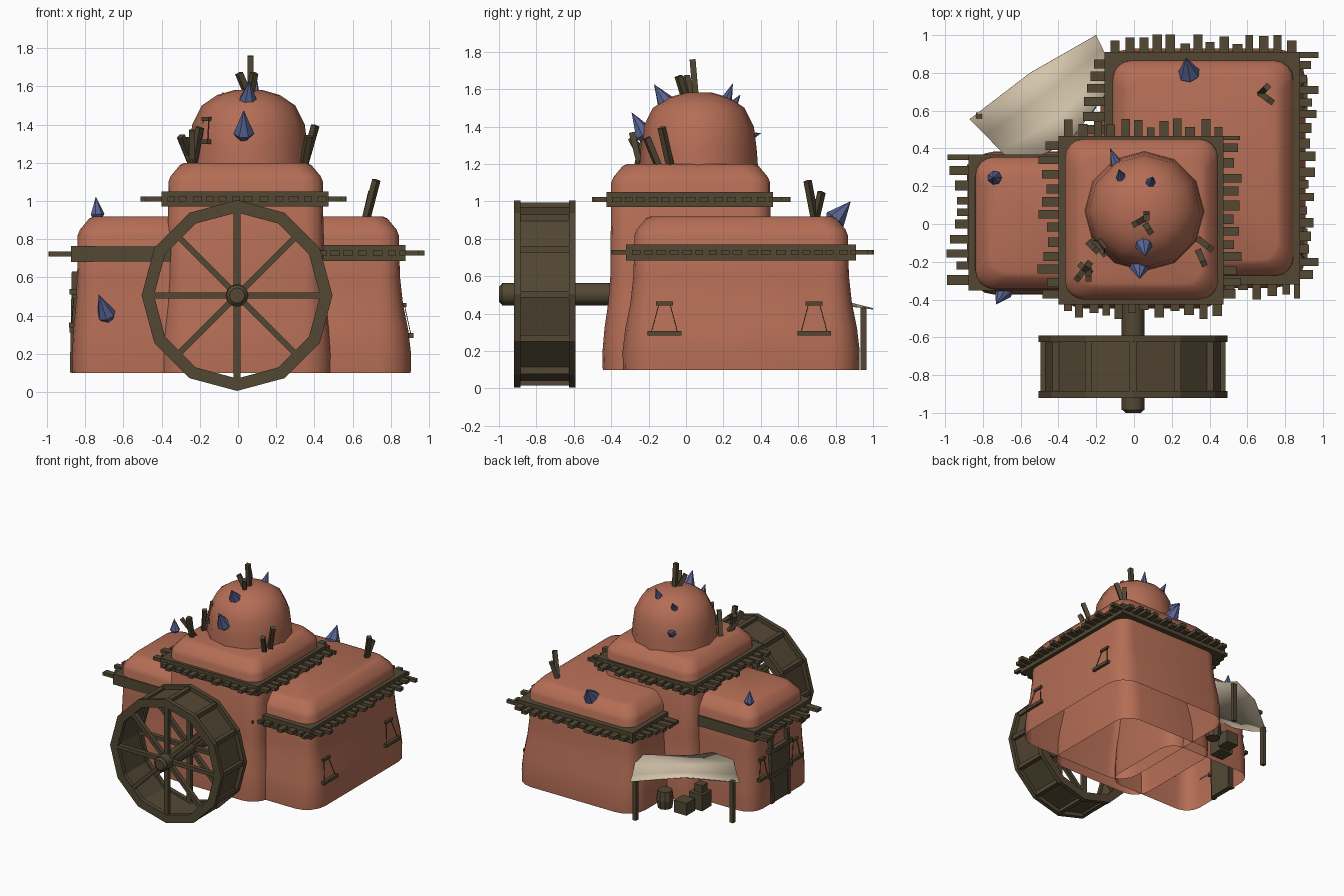
import bpy, bmesh, math, random
from mathutils import Vector, Matrix

random.seed(4)
if "Cube" in bpy.data.objects:
    bpy.data.objects.remove(bpy.data.objects["Cube"])


def material(name, rgb):
    m = bpy.data.materials.new(name)
    m.use_nodes = True
    m.diffuse_color = (*rgb, 1)
    m.node_tree.nodes["Principled BSDF"].inputs["Base Color"].default_value = (*rgb, 1)
    return m


CLAY = material("red clay", (0.46, 0.155, 0.092))
WOOD = material("weathered wood", (0.085, 0.064, 0.034))
CLOTH = material("canvas", (0.66, 0.56, 0.41))
CRYSTAL = material("blue crystal", (0.10, 0.13, 0.30))


def finish(name, bm, mat, smooth=None):
    bmesh.ops.recalc_face_normals(bm, faces=bm.faces)
    me = bpy.data.meshes.new(name)
    bm.to_mesh(me)
    bm.free()
    me.materials.append(mat)
    ob = bpy.data.objects.new(name, me)
    bpy.context.scene.collection.objects.link(ob)
    if smooth:
        bpy.ops.object.select_all(action="DESELECT")
        ob.select_set(True)
        bpy.context.view_layer.objects.active = ob
        bpy.ops.object.shade_smooth_by_angle(angle=math.radians(smooth))
    return ob


def box(bm, x0, x1, y0, y1, z0, z1):
    size = Matrix.Diagonal((x1 - x0, y1 - y0, z1 - z0, 1))
    mid = Matrix.Translation(((x0 + x1) / 2, (y0 + y1) / 2, (z0 + z1) / 2))
    bmesh.ops.create_cube(bm, size=1, matrix=mid @ size)


def along(a, b):
    """Matrix at the middle of a-b with local z along it."""
    a, b = Vector(a), Vector(b)
    rot = (b - a).to_track_quat("Z", "Y").to_matrix().to_4x4()
    return Matrix.Translation((a + b) / 2) @ rot, (b - a).length


def beam(bm, a, b, w, d=None):
    m, length = along(a, b)
    bmesh.ops.create_cube(bm, size=1, matrix=m @ Matrix.Diagonal((w, d or w, length, 1)))


def rod(bm, a, b, r0, r1, sides):
    m, length = along(a, b)
    bmesh.ops.create_cone(bm, cap_ends=True, segments=sides, radius1=r0, radius2=r1,
                          depth=length, matrix=m)


def loft(bm, rings, cap=False):
    rows = [[bm.verts.new(p) for p in ring] for ring in rings]
    for lo, hi in zip(rows, rows[1:]):
        for i in range(len(lo)):
            j = (i + 1) % len(lo)
            bm.faces.new((lo[i], lo[j], hi[j], hi[i]))
    if cap:
        bm.faces.new(rows[-1])


def rounded_ring(cx, cy, z, hx, hy, r, n=4):
    pts = []
    for k, (sx, sy) in enumerate(((1, 1), (-1, 1), (-1, -1), (1, -1))):
        for i in range(n + 1):
            a = math.pi / 2 * (k + i / n)
            pts.append((cx + sx * (hx - r) + r * math.cos(a),
                        cy + sy * (hy - r) + r * math.sin(a), z))
    return pts


# Clay blocks: flared foot, straight wall, softened roof edge, open underneath
def block(name, cx, cy, hx, hy, top, flare):
    profile = [(0.1, flare), (0.2, flare * 1.03), (0.32, flare * 0.8), (0.46, flare * 0.35),
               (0.6, flare * 0.1), (top - 0.1, 0), (top - 0.07, -0.012),
               (top - 0.012, -0.06), (top, -0.085)]
    bm = bmesh.new()
    loft(bm, [rounded_ring(cx, cy, z, hx + d, hy + d, 0.1 + max(d, 0))
              for z, d in profile], cap=True)
    finish(name, bm, CLAY, 50)


block("large_block", 0.365, 0.295, 0.478, 0.57, 0.92, 0.062)
block("tower_block", 0.04, 0.025, 0.405, 0.425, 1.2, 0.045)
block("side_block", -0.46, 0.005, 0.38, 0.35, 0.92, 0.028)

# Dome
bm = bmesh.new()
loft(bm, [[(0.055 + r * math.cos(math.tau * i / 12), 0.068 + r * math.sin(math.tau * i / 12), z)
           for i in range(12)]
          for r, z in ((0.318, 1.17), (0.31, 1.28), (0.295, 1.4), (0.245, 1.5),
                       (0.165, 1.555), (0.07, 1.582))], cap=True)
finish("dome", bm, CLAY, 60)


# Wooden bands with ragged plank ends sticking out of the chosen sides
def band(name, x0, x1, y0, y1, z0, z1, sides):
    t = 0.07
    bm = bmesh.new()
    box(bm, x0, x1, y0, y0 + t, z0, z1)
    box(bm, x0, x1, y1 - t, y1, z0, z1)
    box(bm, x0, x0 + t, y0 + t, y1 - t, z0, z1)
    box(bm, x1 - t, x1, y0 + t, y1 - t, z0, z1)
    finish(name + "_band", bm, WOOD)
    bm = bmesh.new()
    zm = (z0 + z1) / 2
    for side in sides:
        lo, hi = (y0, y1) if side in "LR" else (x0, x1)
        p = lo + 0.03
        while p < hi - 0.02:
            out = random.uniform(0.035, 0.1)
            if side in "LB":
                out += 0.02
            w = random.uniform(0.04, 0.052)
            q = min(p + w, hi)
            za, zb = zm - 0.012, zm + 0.014
            if side == "L":
                box(bm, x0 - out, x0 + 0.02, p, q, za, zb)
            elif side == "R":
                box(bm, x1 - 0.02, x1 + out, p, q, za, zb)
            elif side == "F":
                box(bm, p, q, y0 - out * 0.8, y0 + 0.02, za, zb)
            else:
                box(bm, p, q, y1 - 0.02, y1 + out * 0.8, za, zb)
            p += w + random.uniform(0.015, 0.035)
    finish(name + "_planks", bm, WOOD)


band("large_block", -0.155, 0.878, -0.32, 0.91, 0.685, 0.77, "LRFB")
band("tower", -0.4, 0.475, -0.425, 0.465, 0.97, 1.05, "LRFB")
band("side_block", -0.875, -0.2, -0.352, 0.367, 0.68, 0.765, "L")

# Water wheel
WX, WZ = -0.005, 0.505


def wheel_point(r, a, y):
    return (WX + r * math.cos(a), y, WZ + r * math.sin(a))


def hoop(bm, r_out, r_in, y0, y1):
    loft(bm, [[wheel_point(r, math.tau * i / 12, y) for i in range(12)]
              for r, y in ((r_in, y0), (r_out, y0), (r_out, y1), (r_in, y1), (r_in, y0))])


bm = bmesh.new()
hoop(bm, 0.5, 0.435, -0.92, -0.885)
hoop(bm, 0.5, 0.435, -0.625, -0.59)
hoop(bm, 0.468, 0.45, -0.89, -0.62)
finish("wheel_rims", bm, WOOD)
bm = bmesh.new()
for i in range(12):
    a = math.tau * i / 12
    beam(bm, wheel_point(0.472, a, -0.89), wheel_point(0.472, a, -0.62), 0.035)
finish("wheel_paddles", bm, WOOD)
bm = bmesh.new()
for y in (-0.9, -0.61):
    for i in range(8):
        a = math.tau * i / 8
        beam(bm, wheel_point(0.03, a, y), wheel_point(0.45, a, y), 0.036, 0.03)
finish("wheel_spokes", bm, WOOD)
bm = bmesh.new()
rod(bm, (WX, -0.985, WZ), (WX, -0.38, WZ), 0.06, 0.06, 12)
rod(bm, (WX, -1.0, WZ), (WX, -0.985, WZ), 0.04, 0.055, 12)
finish("wheel_axle", bm, WOOD, 40)

# Crystals: base point, tip, radius
crystals = [
    ((-0.735, 0.245, 0.9), (-0.745, 0.245, 1.02), 0.038),
    ((-0.675, -0.33, 0.37), (-0.73, -0.425, 0.51), 0.05),
    ((0.03, -0.2, 1.32), (0.03, -0.29, 1.475), 0.055),
    ((0.05, -0.09, 1.5), (0.06, -0.17, 1.625), 0.048),
    ((0.08, 0.2, 1.5), (0.1, 0.25, 1.63), 0.034),
    ((-0.06, 0.22, 1.47), (-0.08, 0.29, 1.57), 0.034),
    ((-0.08, 0.28, 1.33), (-0.125, 0.4, 1.365), 0.036),
    ((0.295, 0.77, 0.87), (0.275, 0.88, 1.0), 0.06),
]
bm = bmesh.new()
for base, tip, r in crystals:
    mid = Vector(base).lerp(Vector(tip), 0.25)
    rod(bm, base, mid, r * 0.45, r, 7)
    rod(bm, mid, tip, r, 0.001, 7)
finish("crystals", bm, CRYSTAL)

# Roof stakes: foot and head of each
stakes = [
    ((0.065, 0.055, 1.53), (0.065, 0.035, 1.76)), ((0.06, 0.03, 1.54), (0.005, 0.0, 1.67)),
    ((0.06, 0.0, 1.54), (0.085, -0.04, 1.67)),
    ((-0.23, -0.2, 1.17), (-0.3, -0.29, 1.34)), ((-0.24, -0.24, 1.17), (-0.24, -0.29, 1.37)),
    ((-0.24, -0.1, 1.17), (-0.2, -0.14, 1.385)), ((-0.23, -0.26, 1.17), (-0.28, -0.22, 1.33)),
    ((0.34, -0.08, 1.17), (0.405, -0.13, 1.395)), ((0.34, -0.14, 1.17), (0.37, -0.21, 1.34)),
    ((0.67, 0.69, 0.9), (0.725, 0.65, 1.11)), ((0.67, 0.69, 0.9), (0.705, 0.725, 1.05)),
]
bm = bmesh.new()
for foot, head in stakes:
    beam(bm, foot, head, 0.032)
finish("roof_stakes", bm, WOOD)


# Hanging shelves: a peg, a board and two ropes; `out` is the outward heading
def shelf(name, top, drop, out, lean=0.0, wide=0.18):
    o = Vector((math.cos(out), math.sin(out), 0))
    s = Vector((-o.y, o.x, 0))
    t = Vector(top)
    b = t - Vector((0, 0, drop)) + o * lean
    bm = bmesh.new()
    beam(bm, t - s * wide / 4, t + s * wide / 4, 0.02, 0.02)
    beam(bm, b - s * wide / 2, b + s * wide / 2, 0.025, 0.025)
    for k in (-1, 1):
        rod(bm, t + s * k * wide * 0.16, b + s * k * wide * 0.4, 0.0025, 0.0025, 4)
    finish(name, bm, WOOD)


shelf("right_shelf_front", (0.872, -0.115, 0.455), 0.16, 0, 0.035)
shelf("right_shelf_back", (0.872, 0.685, 0.455), 0.16, 0, 0.035)
shelf("door_shelf_back", (-0.86, 0.25, 0.5), 0.15, math.pi, 0.012, 0.13)
shelf("door_shelf_front", (-0.86, -0.17, 0.5), 0.15, math.pi, 0.012, 0.13)
shelf("dome_shelf", (-0.165, -0.105, 1.43), 0.12, math.radians(218), 0.03, 0.12)

# Door with a rough frame
bm = bmesh.new()
box(bm, -0.872, -0.83, -0.06, 0.14, 0.1, 0.5)
for y in (-0.07, 0.14):
    beam(bm, (-0.865, y, 0.1), (-0.855, y, 0.63), 0.032)
for z in (0.31, 0.51):
    box(bm, -0.882, -0.84, -0.11, 0.18, z, z + 0.03)
finish("side_door", bm, WOOD)

# Awning with its two poles
bm = bmesh.new()
outer = [(-0.87, 0.555, 0.43), (-0.55, 0.8, 0.48), (-0.2, 1.0, 0.43)]
inner = [(-0.62, 0.3, 0.53), (-0.34, 0.44, 0.46), (-0.09, 0.77, 0.53)]
rows = []
for f in (0, 0.33, 0.67, 1):
    ring = []
    for o, i in zip(outer, inner):
        p = Vector(o).lerp(Vector(i), f)
        p.z -= 0.025 * math.sin(math.pi * f)
        ring.append(bm.verts.new(p))
    rows.append(ring)
for lo, hi in zip(rows, rows[1:]):
    for i in range(2):
        bm.faces.new((lo[i], lo[i + 1], hi[i + 1], hi[i]))
awning = finish("awning", bm, CLOTH, 60)
awning.modifiers.new("thickness", "SOLIDIFY").thickness = 0.008
bm = bmesh.new()
for x, y in ((-0.21, 0.95), (-0.82, 0.575)):
    beam(bm, (x, y, 0.1), (x, y, 0.435), 0.032)
finish("awning_poles", bm, WOOD)

# Goods under the awning
bm = bmesh.new()
rod(bm, (-0.26, 0.64, 0.1), (-0.26, 0.64, 0.17), 0.055, 0.066, 10)
rod(bm, (-0.26, 0.64, 0.17), (-0.26, 0.64, 0.24), 0.066, 0.055, 10)
finish("barrel", bm, WOOD)
bm = bmesh.new()
box(bm, -0.48, -0.37, 0.57, 0.68, 0.1, 0.2)
box(bm, -0.53, -0.41, 0.43, 0.55, 0.1, 0.23)
box(bm, -0.51, -0.44, 0.45, 0.52, 0.23, 0.29)
finish("crates", bm, WOOD)
